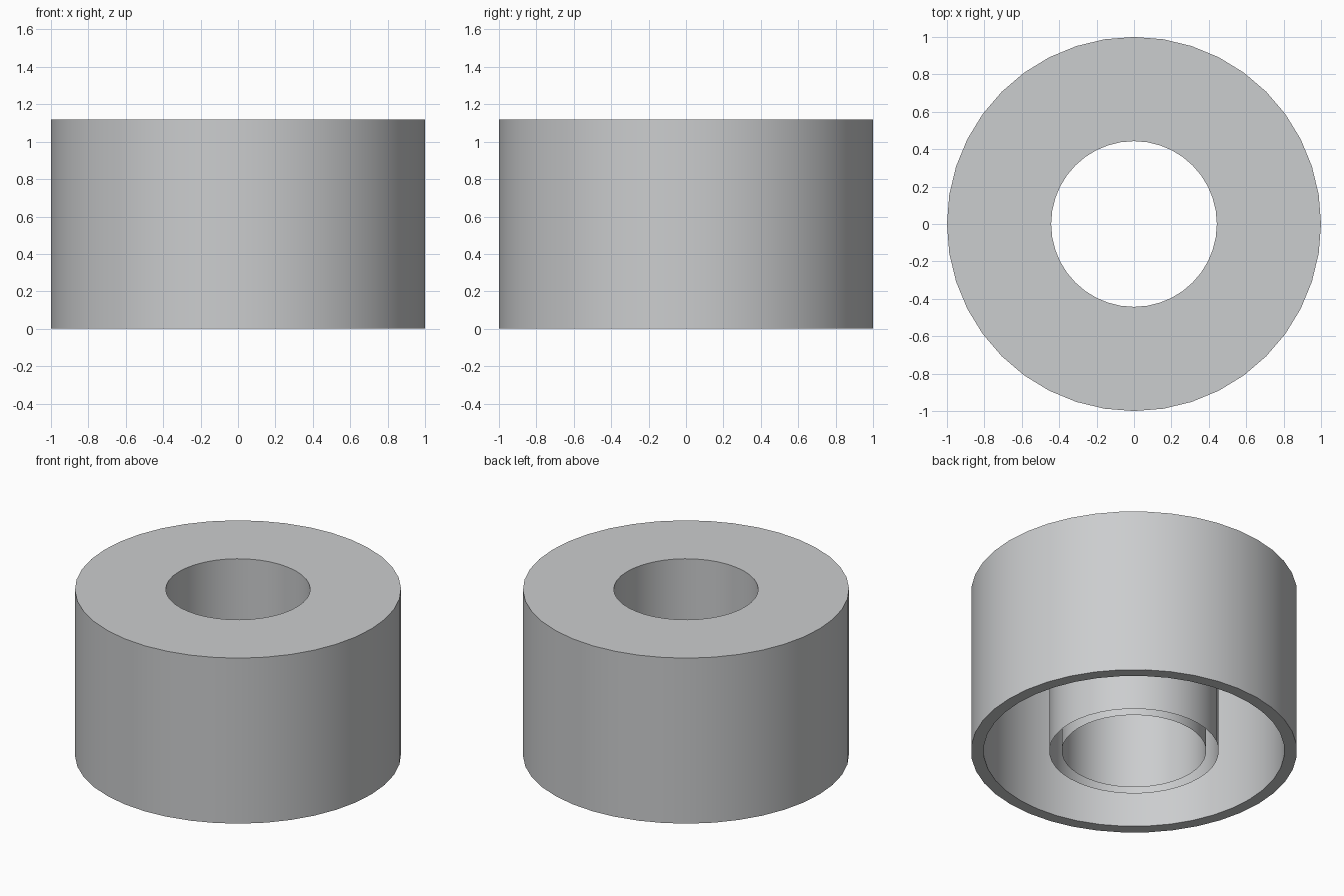
import bpy
import bmesh
from math import radians, tau

cube = bpy.data.objects.get("Cube")
if cube:
    bpy.data.objects.remove(cube, do_unlink=True)

SEGMENTS = 40
HEIGHT, WALL = 1.12, 0.077
BORE, OUTER = 0.443, 1.0
SLEEVE, CAVITY, CEILING = BORE + WALL, OUTER - WALL, HEIGHT - WALL

# Plain grey material
grey = bpy.data.materials.new("light_grey")
grey.use_nodes = True
colour = (0.6, 0.61, 0.62, 1)
grey.diffuse_color = colour
grey.node_tree.nodes["Principled BSDF"].inputs["Base Color"].default_value = colour

# Hollow round shell: bore, top, outer wall, rim, cavity and sleeve.
# The sleeve is left open underneath, between its two skins.
profile = [(BORE, 0), (BORE, HEIGHT), (OUTER, HEIGHT), (OUTER, 0),
           (CAVITY, 0), (CAVITY, CEILING), (SLEEVE, CEILING), (SLEEVE, 0)]

bm = bmesh.new()
verts = [bm.verts.new((r, 0, z)) for r, z in profile]
edges = [bm.edges.new(pair) for pair in zip(verts, verts[1:])]
bmesh.ops.spin(bm, geom=verts + edges, cent=(0, 0, 0), axis=(0, 0, 1),
               angle=tau, steps=SEGMENTS)
bmesh.ops.remove_doubles(bm, verts=bm.verts, dist=0.0001)
bmesh.ops.recalc_face_normals(bm, faces=bm.faces)

# Make the top face upward, which fixes the direction of the whole skin
top = max(bm.faces, key=lambda f: f.calc_center_median().z)
if top.normal.z < 0:
    bmesh.ops.reverse_faces(bm, faces=bm.faces)

mesh = bpy.data.meshes.new("round_shell")
bm.to_mesh(mesh)
bm.free()
mesh.materials.append(grey)
shell = bpy.data.objects.new("round_shell", mesh)
bpy.context.collection.objects.link(shell)

# Smooth walls with sharp rims
bpy.ops.object.select_all(action="DESELECT")
shell.select_set(True)
bpy.context.view_layer.objects.active = shell
bpy.ops.object.shade_smooth_by_angle(angle=radians(30))
